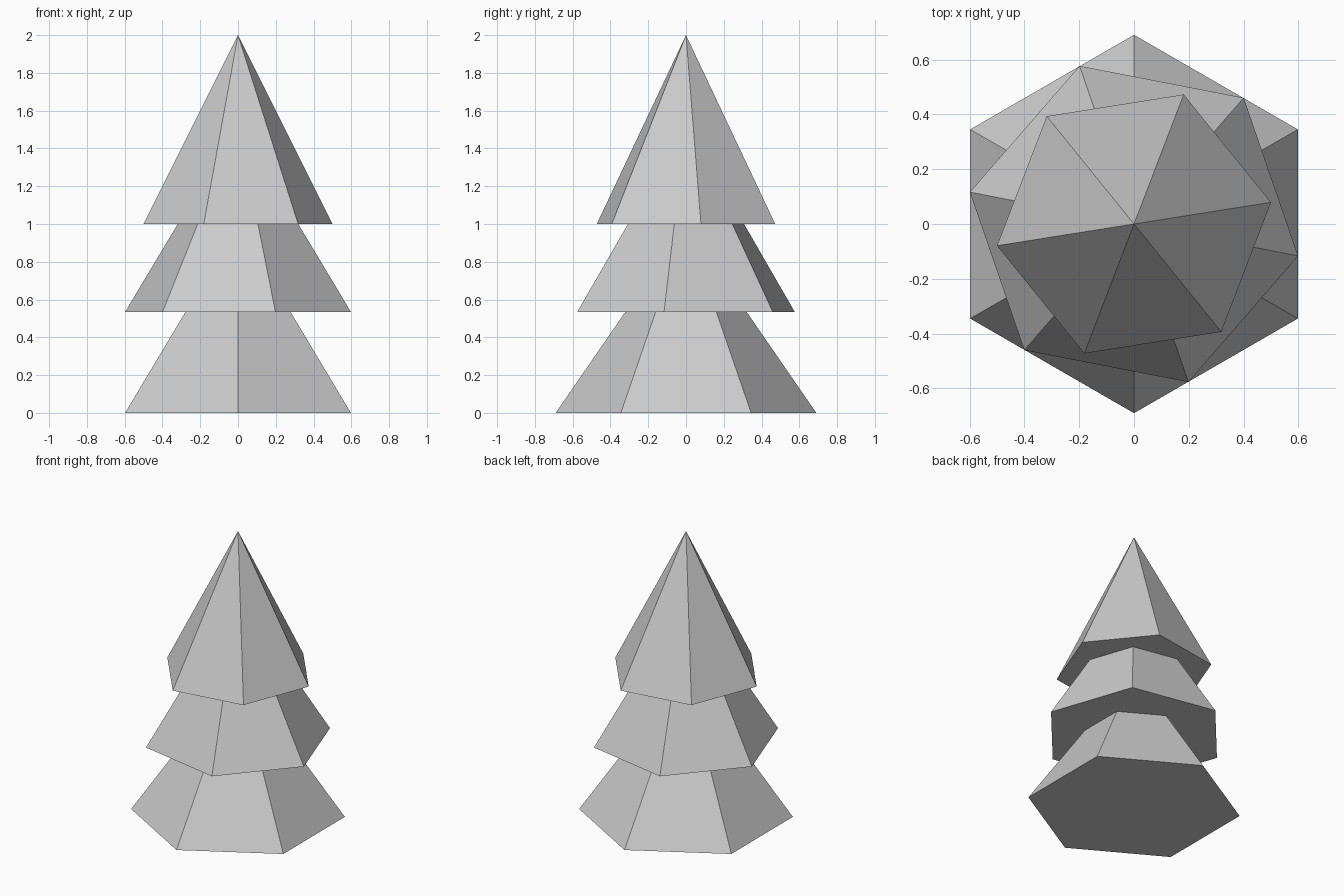
import bpy
from math import cos, sin, radians

if "Cube" in bpy.data.objects:
    bpy.data.objects.remove(bpy.data.objects["Cube"])

SIDES = 6
TIER_HEIGHT = 1.0


def cone_tier(name, radius, base_z, turn):
    """Closed six-sided cone; turn is the angle of one base corner from +x."""
    verts = []
    for i in range(SIDES):
        a = radians(turn + i * 360 / SIDES)
        verts.append((radius * cos(a), radius * sin(a), 0))
    verts.append((0, 0, TIER_HEIGHT))
    faces = [(i, (i + 1) % SIDES, SIDES) for i in range(SIDES)]
    faces.append(tuple(reversed(range(SIDES))))
    mesh = bpy.data.meshes.new(name)
    mesh.from_pydata(verts, [], faces)
    obj = bpy.data.objects.new(name, mesh)
    obj.location.z = base_z
    bpy.context.collection.objects.link(obj)


# Three overlapping foliage tiers, each smaller and turned against the last
cone_tier("lower_branches", 0.69, 0.0, 30)
cone_tier("middle_branches", 0.61, 0.533, 49)
cone_tier("upper_branches", 0.506, 1.0, 9)
